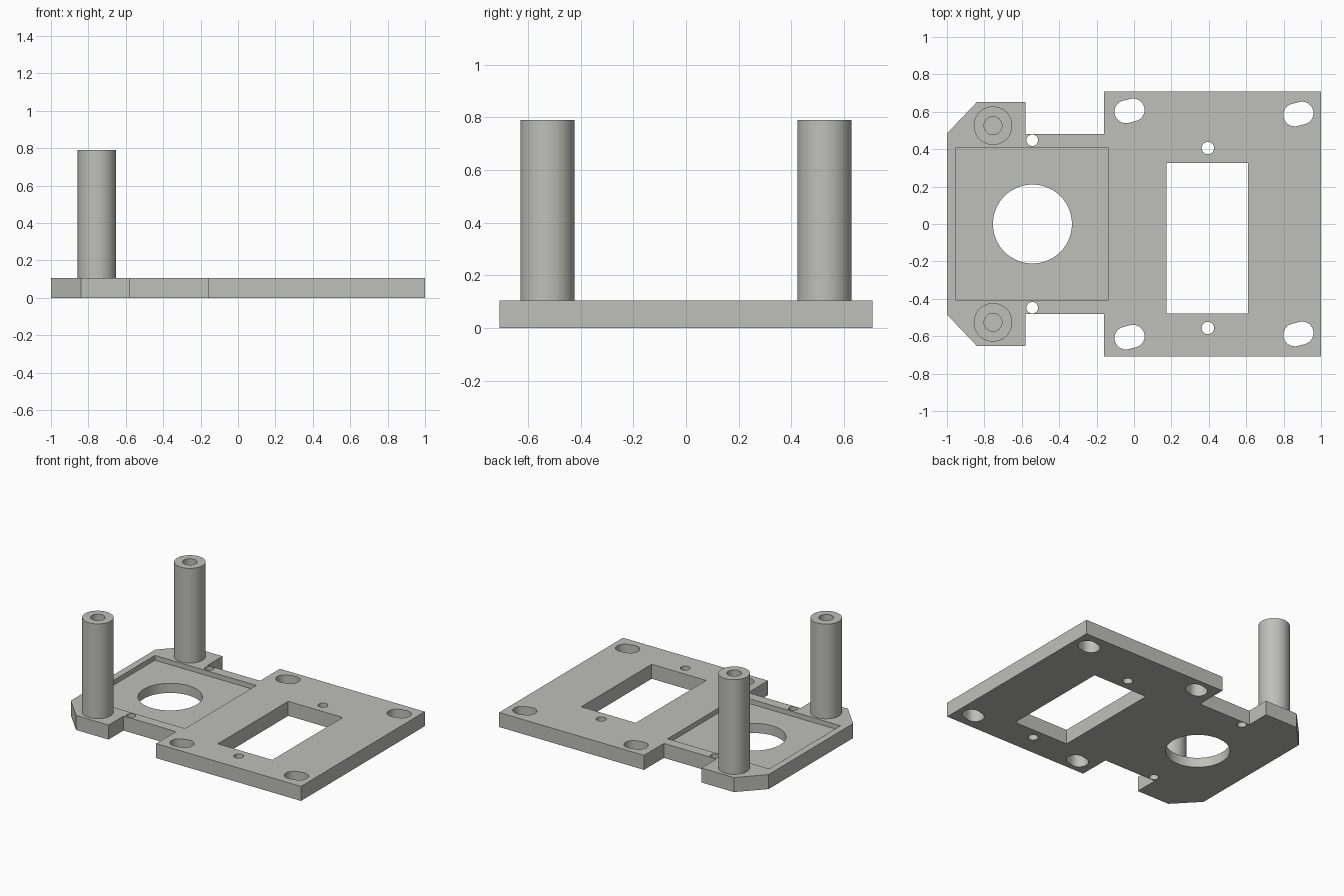
import bpy, bmesh, math

if "Cube" in bpy.data.objects:
    bpy.data.objects.remove(bpy.data.objects["Cube"])

grey = bpy.data.materials.new("warm_grey")
grey.diffuse_color = (0.52, 0.52, 0.49, 1)
grey.use_nodes = True
grey.node_tree.nodes["Principled BSDF"].inputs["Base Color"].default_value = grey.diffuse_color


def add_prism(bm, pts, z0, z1):
    """Extrude a counter-clockwise outline from z0 to z1."""
    low = [bm.verts.new((x, y, z0)) for x, y in pts]
    high = [bm.verts.new((x, y, z1)) for x, y in pts]
    bm.faces.new(low[::-1])
    bm.faces.new(high)
    n = len(pts)
    for i in range(n):
        j = (i + 1) % n
        bm.faces.new((low[i], low[j], high[j], high[i]))


def make(name, prisms):
    bm = bmesh.new()
    for p in prisms:
        add_prism(bm, *p)
    me = bpy.data.meshes.new(name)
    bm.to_mesh(me)
    bm.free()
    me.materials.append(grey)
    ob = bpy.data.objects.new(name, me)
    bpy.context.collection.objects.link(ob)
    return ob


def circle(cx, cy, r, n=48):
    return [(cx + r * math.cos(2 * math.pi * i / n),
             cy + r * math.sin(2 * math.pi * i / n)) for i in range(n)]


def rect(x0, x1, y0, y1):
    return [(x0, y0), (x1, y0), (x1, y1), (x0, y1)]


def slot(cx, cy, r, half, tilt, n=20):
    """Rounded slot: two half circles pushed apart along the tilt direction."""
    pts = []
    for side in (1, -1):
        ox, oy = side * half * math.cos(tilt), side * half * math.sin(tilt)
        start = tilt - math.pi / 2 + (0 if side == 1 else math.pi)
        for i in range(n + 1):
            a = start + math.pi * i / n
            pts.append((cx + ox + r * math.cos(a), cy + oy + r * math.sin(a)))
    return pts


def cut(ob, cutter):
    mod = ob.modifiers.new("cut", 'BOOLEAN')
    mod.operation = 'DIFFERENCE'
    mod.solver = 'EXACT'
    mod.object = cutter
    bpy.context.view_layer.objects.active = ob
    bpy.ops.object.modifier_apply(modifier=mod.name)
    bpy.data.objects.remove(cutter)


def smooth(ob):
    bpy.ops.object.select_all(action='DESELECT')
    ob.select_set(True)
    bpy.context.view_layer.objects.active = ob
    bpy.ops.object.shade_smooth_by_angle(angle=math.radians(30))


T = 0.105       # plate thickness
TOP = 0.79      # post height

# Base plate: mirrored outline with chamfered ears and a wide right half
half = [(1, 0.708), (-0.16, 0.708), (-0.16, 0.481), (-0.58, 0.481),
        (-0.58, 0.652), (-0.84, 0.652), (-1, 0.484)]
outline = half + [(x, -y) for x, y in reversed(half)]
plate = make("base_plate", [(outline, 0, T)])

# Shallow square pocket
cut(plate, make("pocket_cutter", [(rect(-0.951, -0.139, -0.408, 0.408), 0.07, 0.2)]))

# Through holes: round opening, rectangular window, screw holes, rounded slots
holes = [circle(-0.543, 0, 0.211, 72), rect(0.174, 0.61, -0.479, 0.326),
         circle(0.395, 0.406, 0.033), circle(0.395, -0.556, 0.033)]
for s in (1, -1):
    holes.append(circle(-0.544, s * 0.448, 0.031))
    holes.append(slot(-0.024, s * 0.605, 0.061, 0.02, 0.25))
    holes.append(slot(0.879, s * 0.588, 0.061, 0.02, 0.25))
cut(plate, make("hole_cutter", [(h, -0.1, 0.2) for h in holes]))
smooth(plate)

# Hollow standoff posts on the ears
for s, name in ((1, "back_post"), (-1, "front_post")):
    post = make(name, [(circle(-0.754, s * 0.526, 0.103), T, TOP)])
    cut(post, make("bore_cutter", [(circle(-0.754, s * 0.526, 0.048), T - 0.1, TOP + 0.1)]))
    smooth(post)
